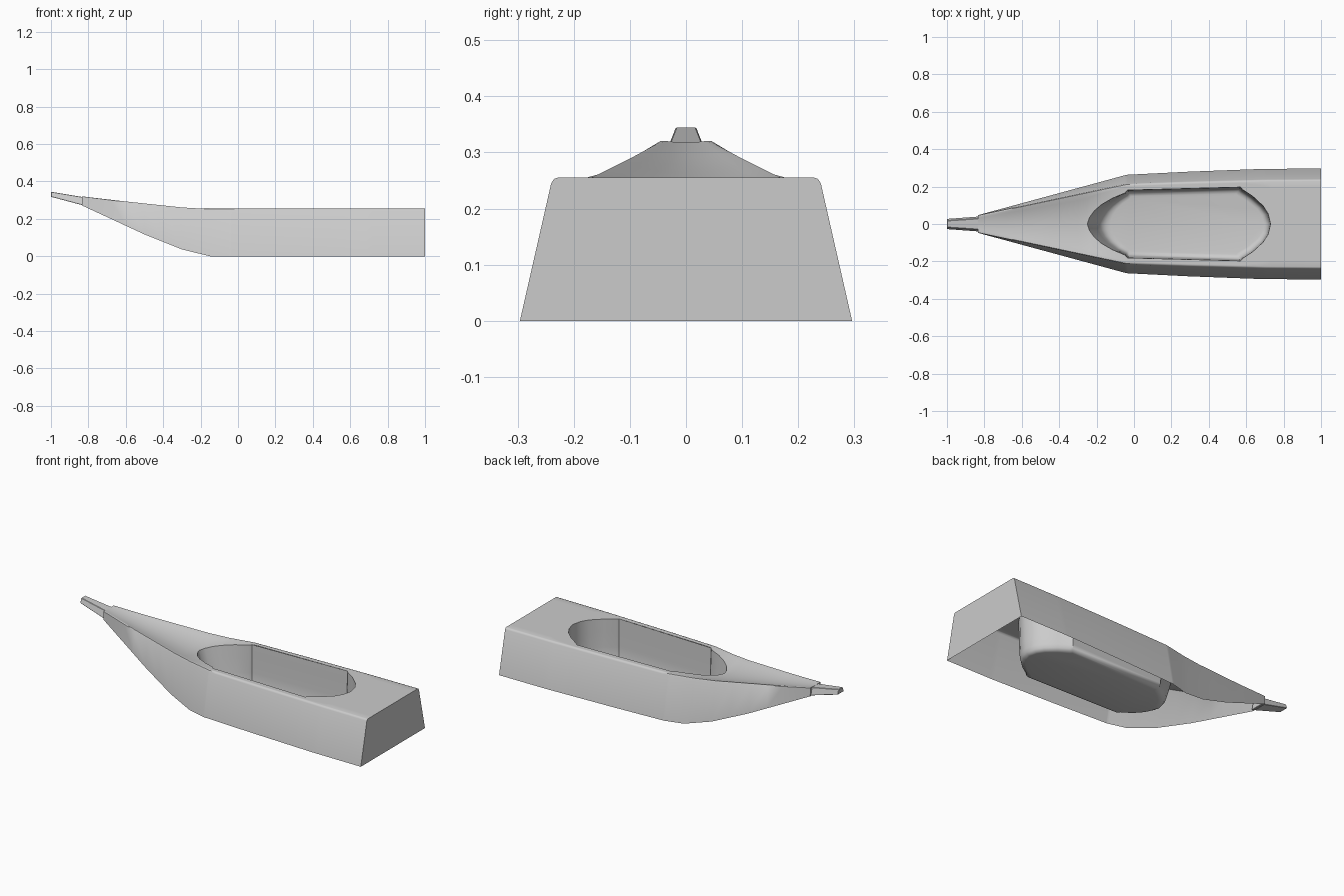
import bpy, bmesh, math

if "Cube" in bpy.data.objects:
    bpy.data.objects.remove(bpy.data.objects["Cube"])


def interp(pts, x):
    """Piecewise linear lookup in a list of (x, value)."""
    if x <= pts[0][0]:
        return pts[0][1]
    for (x0, v0), (x1, v1) in zip(pts, pts[1:]):
        if x <= x1:
            return v0 + (v1 - v0) * (x - x0) / (x1 - x0)
    return pts[-1][1]


# Plan and side profiles along the length
RIM_Y = [(-.835, .047), (-.04, .263), (.3, .28), (.7, .295), (1, .296)]
RIM_Z = [(-.835, .272), (-.5, .117), (-.3, .037), (-.15, 0)]
DECK_Y = [(-.835, .046), (-.04, .214), (.3, .226), (.7, .236), (1, .238)]
DECK_Z = [(-.835, .322), (-.6, .295), (-.3, .263), (-.18, .256), (0, .255)]
DIP = [(-.835, .004), (-.6, .018), (-.25, .028), (-.04, .006), (0, 0)]
HOLE = [(-.25, 0), (-.238, .035), (-.213, .07), (-.175, .103), (-.115, .138),
        (-.05, .165), (-.035, .181), (.57, .197), (.58, .184), (.635, .148),
        (.69, .097), (.717, .055), (.73, 0)]


def deck_z(x, y):
    return interp(DECK_Z, x) - interp(DIP, x) * (1 - (y / interp(DECK_Y, x)) ** 2)


def finish(bm, name, angle):
    bmesh.ops.remove_doubles(bm, verts=bm.verts, dist=1e-5)
    bmesh.ops.recalc_face_normals(bm, faces=bm.faces)
    me = bpy.data.meshes.new(name)
    bm.to_mesh(me)
    bm.free()
    ob = bpy.data.objects.new(name, me)
    bpy.context.collection.objects.link(ob)
    bpy.ops.object.select_all(action='DESELECT')
    ob.select_set(True)
    bpy.context.view_layer.objects.active = ob
    bpy.ops.object.shade_smooth_by_angle(angle=math.radians(angle))
    return ob


# Hull shell: deck with cockpit opening and flared sides, open underneath
bm = bmesh.new()
stations = sorted({p[0] for prof in (RIM_Y, RIM_Z, DECK_Y, DECK_Z, HOLE) for p in prof}
                  | {-.75, -.68, -.4})
rows = []
for x in stations:
    wd, wb, zb = interp(DECK_Y, x), interp(RIM_Y, x), interp(RIM_Z, x)
    inner = interp(HOLE, x) if -.25 < x < .73 else 0
    ys = [inner + (wd - .009 - inner) * i / 6 for i in range(7)]
    pts = [(x, y, deck_z(x, y)) for y in ys]
    ze = interp(DECK_Z, x)
    pts += [(x, wd - .003, ze - .002), (x, wd + (wb - wd) * .04, ze - (ze - zb) * .04),
            (x, wb, zb)]
    rows.append([bm.verts.new(p) for p in pts])
for a, b in zip(rows, rows[1:]):
    for i in range(len(a) - 1):
        bm.faces.new((a[i], a[i + 1], b[i + 1], b[i]))
for row in (rows[0], rows[-1]):
    x, _, z = row[-1].co
    bm.faces.new(row + [bm.verts.new((x, 0, z))])
geom = bm.verts[:] + bm.edges[:] + bm.faces[:]
for v in bmesh.ops.duplicate(bm, geom=geom)["geom"]:
    if isinstance(v, bmesh.types.BMVert):
        v.co.y *= -1
finish(bm, "hull", 40)

# Cockpit tub: opening outline swept down, rounded into a flat floor
bm = bmesh.new()
outline = HOLE + [(x, -y) for x, y in HOLE[-2:0:-1]]
FLOOR = .008
# (height fraction, inset, forward slope amount)
levels = [(1, 0, 0), (.7, .002, .02), (.35, .004, .045), (.14, .007, .06),
          (.06, .012, .07), (.015, .021, .08), (0, .034, .09)]
rings = []
for h, inset, slope in levels:
    ring = []
    for x, y in outline:
        top = deck_z(x, y)
        nx = .24 + (x - .24) * (1 - inset / .49)
        if x < -.035:
            nx += slope * (-.035 - x) / .215
        ring.append(bm.verts.new((nx, y * (1 - inset / .19), FLOOR + (top - FLOOR) * h)))
    rings.append(ring)
n = len(outline)
for a, b in zip(rings, rings[1:]):
    for i in range(n):
        j = (i + 1) % n
        bm.faces.new((a[i], a[j], b[j], b[i]))
bm.faces.new(rings[-1])
finish(bm, "cockpit_tub", 45)

# Bow tip: small tapered block with slanted sides
bm = bmesh.new()
ends = []
for x, yb, yt, zb, zt in ((-1, .028, .018, .318, .345), (-.82, .041, .03, .27, .315)):
    ends.append([bm.verts.new(p) for p in
                 ((x, -yb, zb), (x, yb, zb), (x, yt, zt), (x, -yt, zt))])
for i in range(4):
    j = (i + 1) % 4
    bm.faces.new((ends[0][i], ends[0][j], ends[1][j], ends[1][i]))
for e in ends:
    bm.faces.new(e)
bmesh.ops.bevel(bm, geom=bm.edges[:], offset=.002, segments=1, affect='EDGES')
finish(bm, "bow_tip", 30)
